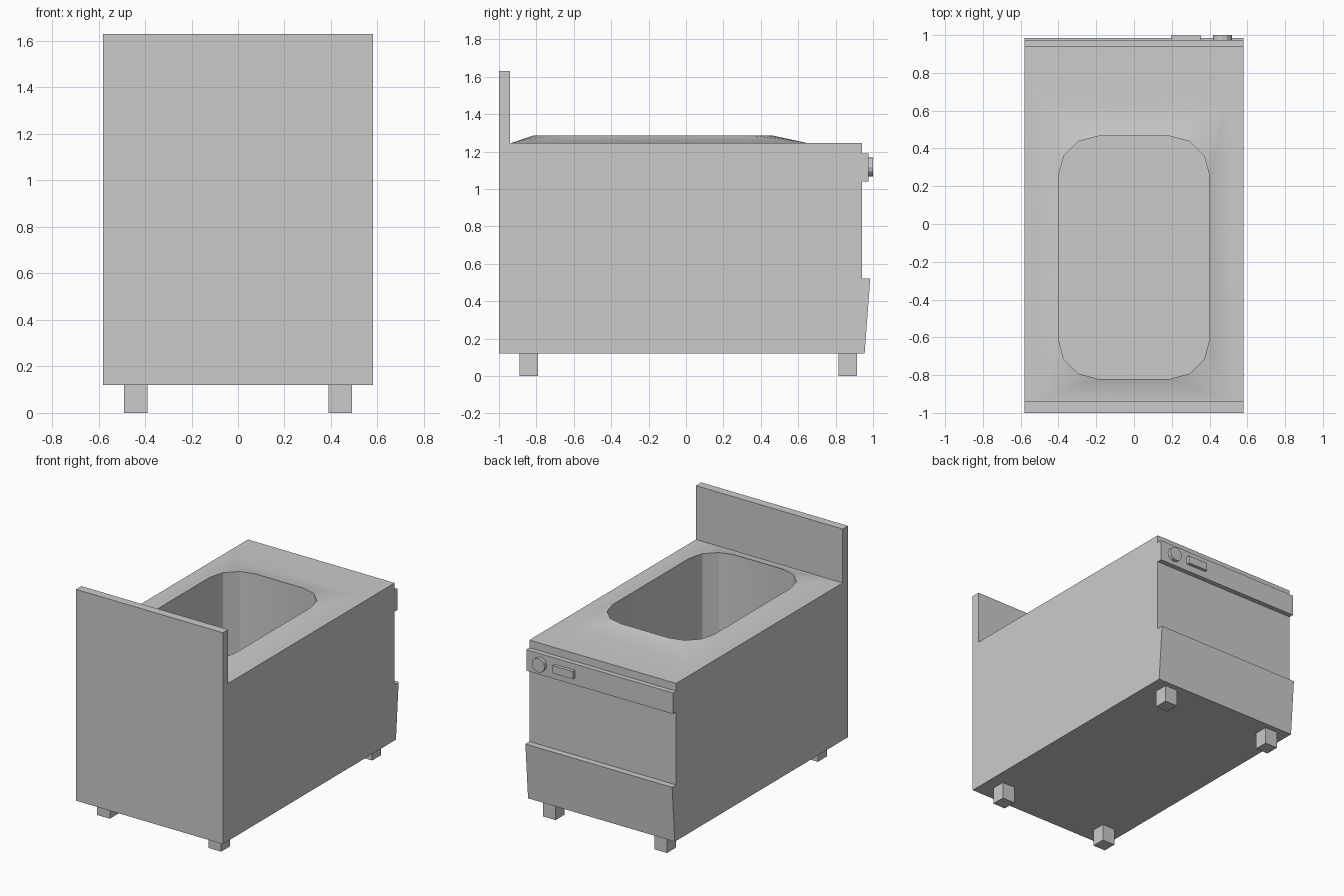
import bpy, bmesh, math
from mathutils import Matrix, Vector

if "Cube" in bpy.data.objects:
    bpy.data.objects.remove(bpy.data.objects["Cube"])

W, Z0, ZT, ZR = 0.58, 0.12, 1.245, 1.285   # half width, base, worktop, basin rim
BASIN_FLOOR = 0.45


def finish(name, bm):
    bmesh.ops.recalc_face_normals(bm, faces=bm.faces)
    me = bpy.data.meshes.new(name)
    bm.to_mesh(me)
    bm.free()
    ob = bpy.data.objects.new(name, me)
    bpy.context.collection.objects.link(ob)
    return ob


def box(name, lo, hi):
    bm = bmesh.new()
    lo, hi = Vector(lo), Vector(hi)
    m = Matrix.Translation((lo + hi) / 2) @ Matrix.Diagonal((*(hi - lo), 1))
    bmesh.ops.create_cube(bm, size=1, matrix=m)
    return finish(name, bm)


def prism(bm, profile, open_edge=None):
    """Extrude a (y, z) profile across the width, optionally leaving one side open."""
    sides = [[bm.verts.new((x, y, z)) for y, z in profile] for x in (-W, W)]
    for s in sides:
        bm.faces.new(s)
    n = len(profile)
    for i in range(n):
        if i != open_edge:
            j = (i + 1) % n
            bm.faces.new((sides[0][i], sides[0][j], sides[1][j], sides[1][i]))
    return sides


# Cabinet with upstand; the worktop side stays open for the basin
bm = bmesh.new()
left, right = prism(bm, [(-1, Z0), (0.94, Z0), (0.94, ZT), (-0.94, ZT),
                         (-0.94, 1.63), (-1, 1.63)], open_edge=2)
outer = [right[2], left[2], left[3], right[3]]

# Base of the raised rim, then the rounded opening and the basin walls
corners = [(1, 1, 0), (-1, 1, 90), (-1, -1, 180), (1, -1, 270)]
base = [bm.verts.new((0.5 * sx, 0.65 if sy > 0 else -0.935, ZT)) for sx, sy, a in corners]
r = 0.21


def opening(z):
    ring = []
    for sx, sy, a in corners:
        cy = 0.465 - r if sy > 0 else -0.82 + r
        for k in range(4):
            t = math.radians(a + 30 * k)
            ring.append(bm.verts.new((sx * (0.4 - r) + r * math.cos(t), cy + r * math.sin(t), z)))
    return ring


rim, floor = opening(ZR), opening(BASIN_FLOOR)
for c in range(4):
    d = (c + 1) % 4
    bm.faces.new((outer[c], outer[d], base[d], base[c]))
    for k in range(4):
        i, j = 4 * c + k, (4 * c + k + 1) % 16
        bm.faces.new((base[c], rim[j], rim[i]) if k < 3 else (base[c], base[d], rim[j], rim[i]))
        bm.faces.new((rim[i], rim[j], floor[j], floor[i]))
bm.faces.new(floor)
cabinet = finish("cabinet_with_basin", bm)
bpy.context.view_layer.objects.active = cabinet
cabinet.select_set(True)
bpy.ops.object.shade_smooth_by_angle(angle=math.radians(25))

# Tapered lower panel
bm = bmesh.new()
prism(bm, [(0.94, Z0), (0.955, Z0), (0.985, 0.52), (0.94, 0.52)])
finish("lower_panel", bm)

# Control strip, display and knob
box("control_panel", (-W, 0.94, 1.04), (W, 0.975, 1.19))
box("display", (0.195, 0.97, 1.09), (0.355, 0.998, 1.145))
bm = bmesh.new()
bmesh.ops.create_cone(bm, cap_ends=True, segments=12, radius1=0.05, radius2=0.05, depth=0.03,
                      matrix=Matrix.Translation((0.468, 0.985, 1.117)) @ Matrix.Rotation(math.pi / 2, 4, 'X'))
finish("knob", bm)

# Feet
for sx in (-1, 1):
    for y, end in ((-0.84, "upstand"), (0.865, "control")):
        x = 0.44 * sx
        box(f"{end}_foot_{'left' if sx < 0 else 'right'}", (x - 0.05, y - 0.05, 0), (x + 0.05, y + 0.05, Z0))
